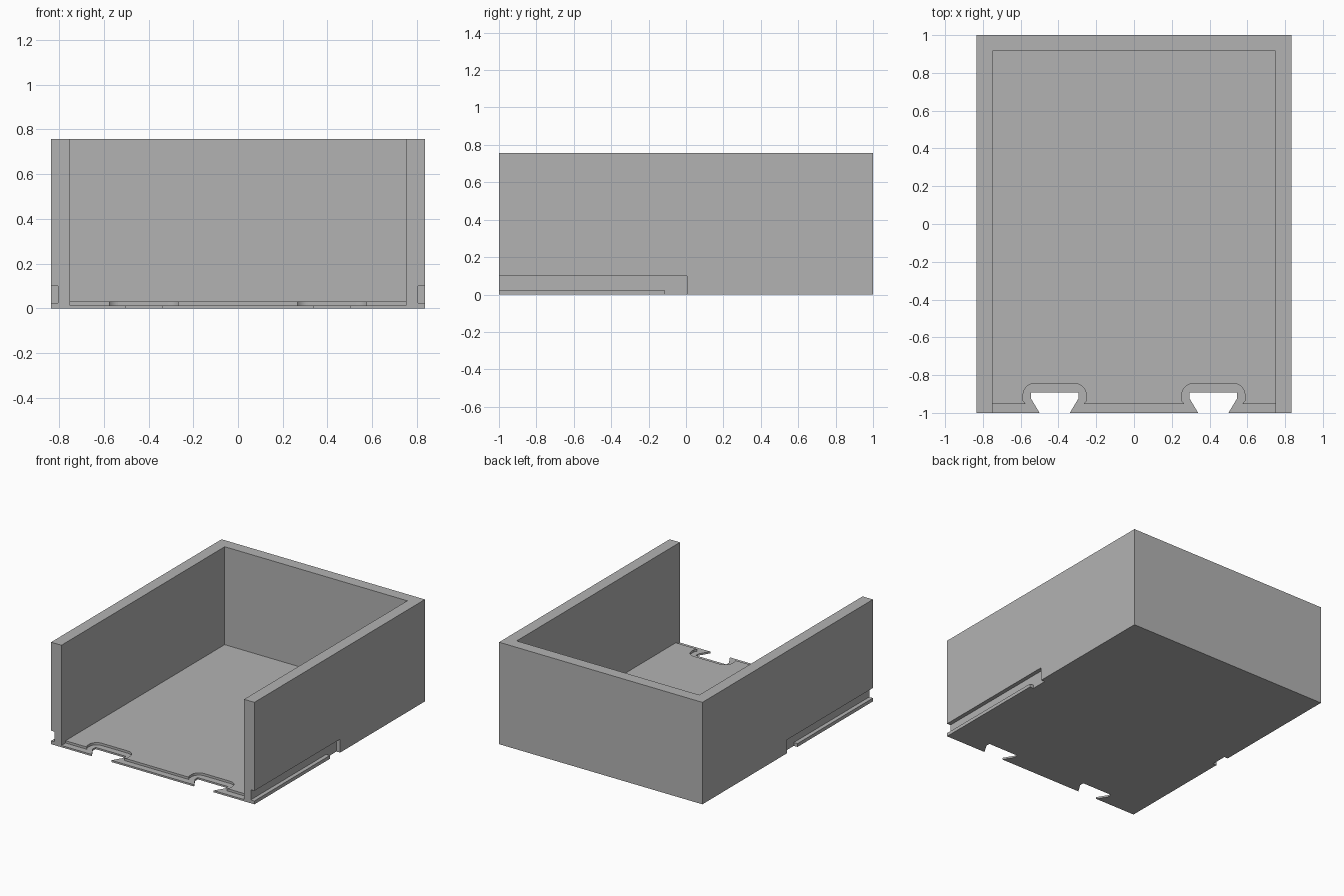
import bpy, bmesh, math

if "Cube" in bpy.data.objects:
    bpy.data.objects.remove(bpy.data.objects["Cube"], do_unlink=True)

grey = bpy.data.materials.new("plain grey")
grey.use_nodes = True
COLOUR = (0.45, 0.45, 0.45, 1)
grey.diffuse_color = COLOUR
grey.node_tree.nodes["Principled BSDF"].inputs["Base Color"].default_value = COLOUR

W, L, H = 0.835, 1.0, 0.757     # half width, half length, height
INNER, BACK = 0.75, 0.915       # inside wall faces
FLOOR, LIP = 0.03, 0.013        # floor and front lip thickness


def prism(name, outline, z0, z1):
    """Extrude a flat outline between two heights."""
    bm = bmesh.new()
    face = bm.faces.new([bm.verts.new((x, y, z0)) for x, y in outline])
    ext = bmesh.ops.extrude_face_region(bm, geom=[face])
    for v in ext["geom"]:
        if isinstance(v, bmesh.types.BMVert):
            v.co.z = z1
    bmesh.ops.recalc_face_normals(bm, faces=bm.faces)
    mesh = bpy.data.meshes.new(name)
    bm.to_mesh(mesh)
    bm.free()
    ob = bpy.data.objects.new(name, mesh)
    bpy.context.collection.objects.link(ob)
    mesh.materials.append(grey)
    return ob


def box(name, x0, x1, y0, y1, z0, z1):
    return prism(name, [(x0, y0), (x1, y0), (x1, y1), (x0, y1)], z0, z1)


def cut(target, cutter):
    """Subtract the cutter and remove it."""
    mod = target.modifiers.new("cut", 'BOOLEAN')
    mod.operation, mod.solver, mod.object = 'DIFFERENCE', 'EXACT', cutter
    cutter.hide_render = True
    bpy.context.view_layer.objects.active = target
    bpy.ops.object.modifier_apply(modifier=mod.name)
    bpy.data.objects.remove(cutter, do_unlink=True)


def dovetail(cx, wide, narrow, back, bend):
    """Slot outline that narrows towards the open front edge."""
    flare = narrow - (wide - narrow) / (bend + L) * 0.1
    half = [(flare, -L - 0.1), (wide, bend), (wide, back)]
    return [(cx + x, y) for x, y in half] + [(cx - x, y) for x, y in reversed(half)]


def bump(cx):
    """Rounded outline of the lip around one floor notch, left to right."""
    r, half, top = 0.06, 0.167, -0.845
    arc = [(half - r + r * math.cos(math.radians(a)), top - r + r * math.sin(math.radians(a)))
           for a in range(90, -1, -10)]
    side = arc + [(half, -0.935), (half - 0.012, -0.952)]
    return [(cx - x, y) for x, y in reversed(side)] + [(cx + x, y) for x, y in side]


NOTCH = 0.42
tray = box("open_front_tray", -W, W, -L, L, 0, H)

# Hollow inside
cut(tray, box("cavity", -INNER, INNER, -L - 0.2, BACK, FLOOR, H + 0.2))

# Thin stepped lip along the front of the floor
step = [(-INNER, -0.952)] + bump(-NOTCH) + bump(NOTCH) + [(INNER, -0.952)]
step += [(INNER, -L - 0.1), (-INNER, -L - 0.1)]
cut(tray, prism("lip_step", step, LIP, FLOOR + 0.1))

for s in (-1, 1):
    # Dovetail notch in the floor and full-height slot in the wall end
    cut(tray, prism("floor_notch", dovetail(s * NOTCH, 0.125, 0.08, -0.893, -0.925), -0.1, 0.1))
    cut(tray, prism("wall_slot", dovetail(s * 0.7925, 0.032, 0.0175, -0.921, -0.95), -0.1, H + 0.1))
    # Side groove above a rail, opening downwards at its rear end
    xs = sorted((s * 0.805, s * (W + 0.1)))
    groove = box("side_groove", *xs, -L - 0.1, 0.005, 0.025, 0.1)
    cut(tray, groove)
    cut(tray, box("groove_entry", *xs, -0.115, 0.005, -0.1, 0.06))

tray.data.materials.clear()
tray.data.materials.append(grey)
for p in tray.data.polygons:
    p.material_index = 0
    p.use_smooth = False
